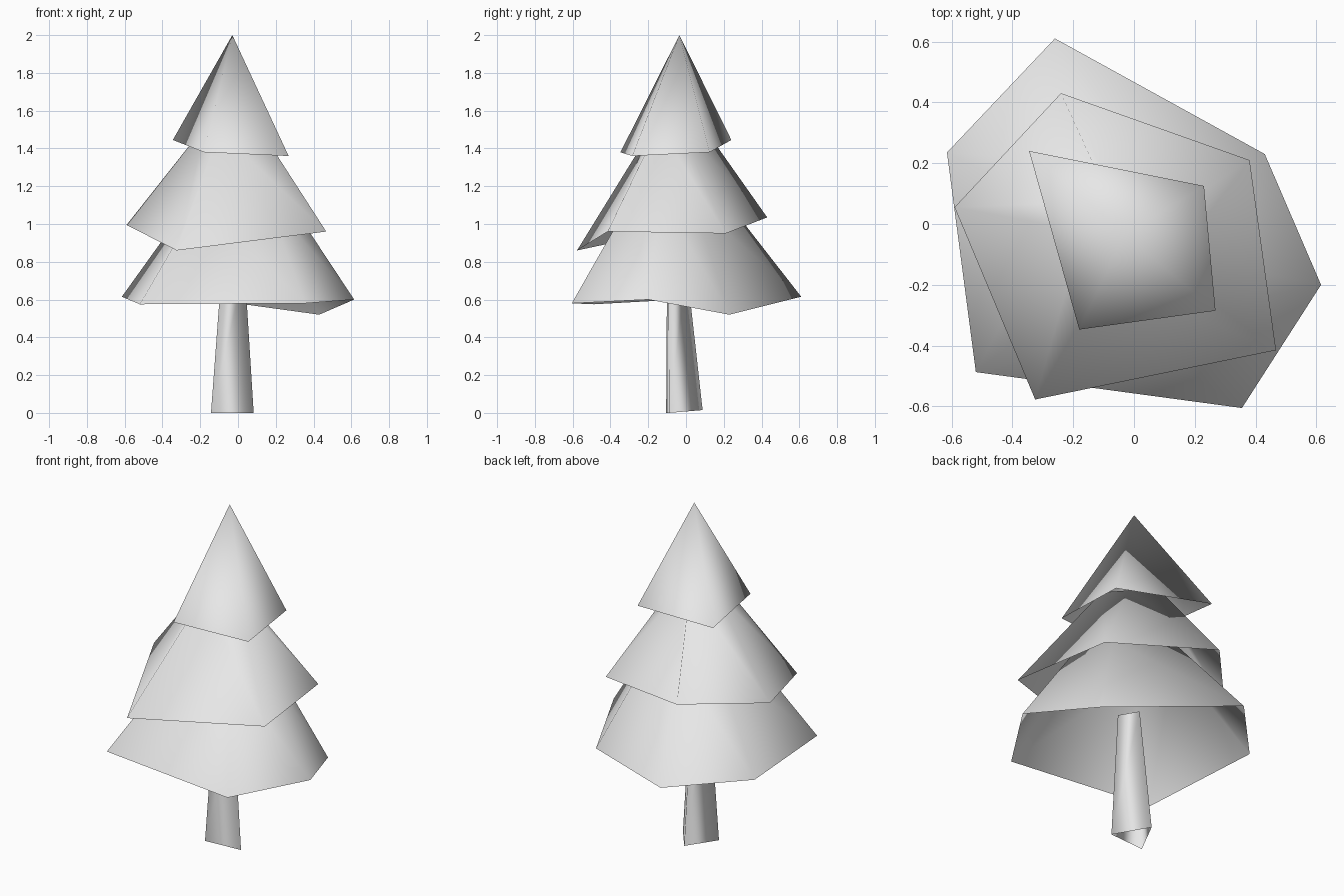
import bpy
import bmesh
from mathutils import Vector

# Remove the default cube
default_cube = bpy.data.objects.get("Cube")
if default_cube:
    bpy.data.objects.remove(default_cube, do_unlink=True)


def make_material(name, colour):
    material = bpy.data.materials.new(name)
    material.use_nodes = True
    material.diffuse_color = colour
    shader = material.node_tree.nodes["Principled BSDF"]
    shader.inputs["Base Color"].default_value = colour
    return material


plain_grey = make_material("plain_grey", (0.8, 0.8, 0.8, 1))


def finish_part(name, bm):
    """Turn a bmesh into a smooth shaded object."""
    bmesh.ops.recalc_face_normals(bm, faces=bm.faces)
    for face in bm.faces:
        face.smooth = True
    mesh = bpy.data.meshes.new(name)
    bm.to_mesh(mesh)
    bm.free()
    mesh.materials.append(plain_grey)
    part = bpy.data.objects.new(name, mesh)
    bpy.context.collection.objects.link(part)
    return part


def pointed_tier(name, tip, rim):
    """An open cone from a tip down to an uneven rim."""
    bm = bmesh.new()
    top = bm.verts.new(tip)
    ring = [bm.verts.new(corner) for corner in rim]
    for index, corner in enumerate(ring):
        bm.faces.new((top, ring[index - 1], corner))
    return finish_part(name, bm)


def tapered_part(name, rim, aim, amount, capped=True, nudges={}):
    """A skirt or post whose corners run part of the way towards an aim point."""
    bm = bmesh.new()
    lower = [bm.verts.new(corner) for corner in rim]
    upper = []
    for index, corner in enumerate(rim):
        point = Vector(corner).lerp(Vector(aim), amount)
        upper.append(bm.verts.new(point + Vector(nudges.get(index, (0, 0, 0)))))
    for index in range(len(rim)):
        previous = index - 1
        bm.faces.new((lower[previous], lower[index], upper[index], upper[previous]))
    if capped:
        bm.faces.new(upper)
    return finish_part(name, bm)


# Three-sided trunk, its top hidden inside the lowest tier
tapered_part(
    "trunk",
    rim=[(0.083, -0.09, 0), (-0.05, 0.088, 0.015), (-0.143, -0.105, 0)],
    aim=(-0.02, -0.095, 1.65), amount=0.46, capped=False,
)

# Lowest, widest tier with six sides
tapered_part(
    "lower_foliage",
    rim=[(-0.26, 0.61, 0.615), (0.43, 0.23, 0.52), (0.615, -0.2, 0.6),
         (0.355, -0.605, 0.58), (-0.52, -0.487, 0.575), (-0.615, 0.235, 0.615)],
    aim=(0.02, -0.08, 1.5), amount=0.6,
)

# Middle tier with five sides, its back left corner leaning further in
tapered_part(
    "middle_foliage",
    rim=[(-0.24, 0.43, 1.035), (0.38, 0.21, 0.95), (0.467, -0.415, 0.96),
         (-0.325, -0.577, 0.86), (-0.59, 0.055, 0.995)],
    aim=(-0.02, -0.05, 1.715), amount=0.74,
    nudges={1: (-0.07, -0.05, 0)},
)

# Top tier with four sides
pointed_tier(
    "top_foliage", tip=(-0.03, -0.035, 2),
    rim=[(-0.345, 0.24, 1.445), (0.23, 0.125, 1.38),
         (0.268, -0.285, 1.36), (-0.18, -0.347, 1.38)],
)
